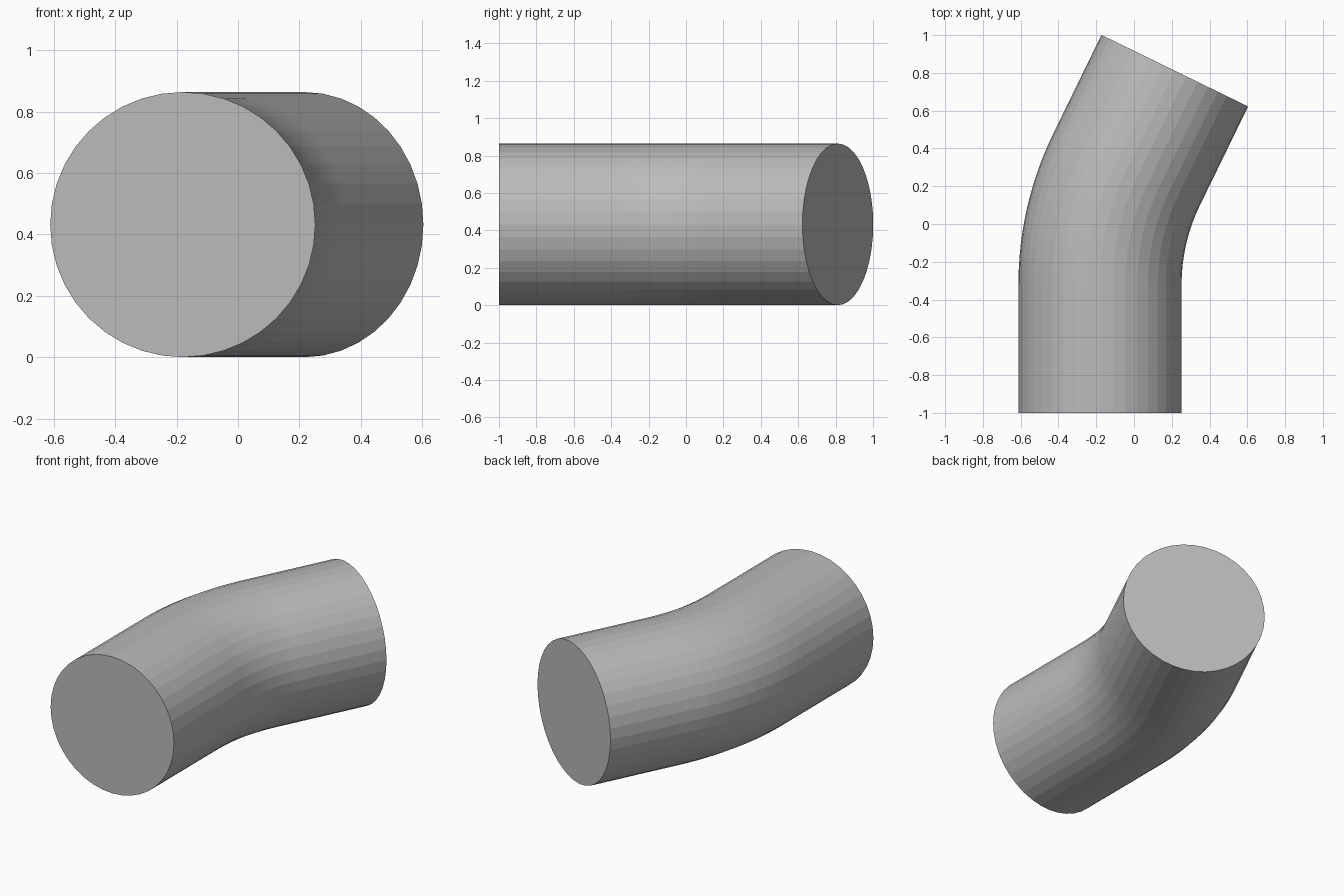
import bpy
import bmesh
import math
from mathutils import Matrix, Vector

cube = bpy.data.objects.get("Cube")
if cube:
    bpy.data.objects.remove(cube, do_unlink=True)

SIDES, STEPS = 40, 12
OUTER, WALL = 0.432, 0.02
BEND = math.radians(26)
TANGENT = 0.32                       # straight distance from bend start to corner
BEND_RADIUS = TANGENT / math.tan(BEND / 2)
START = Vector((-0.18, -1, OUTER))
PIVOT = Vector((START.x + BEND_RADIUS, -TANGENT, OUTER))
EXIT_LENGTH = 0.583

grey = bpy.data.materials.new("pipe grey")
grey.use_nodes = True
colour = (0.5, 0.5, 0.5, 1)
grey.diffuse_color = colour
grey.node_tree.nodes["Principled BSDF"].inputs["Base Color"].default_value = colour


def make_object(name, bm):
    bmesh.ops.recalc_face_normals(bm, faces=bm.faces[:])
    mesh = bpy.data.meshes.new(name)
    bm.to_mesh(mesh)
    bm.free()
    mesh.materials.append(grey)
    obj = bpy.data.objects.new(name, mesh)
    bpy.context.collection.objects.link(obj)
    return obj


def extrude(bm, edges):
    new = bmesh.ops.extrude_edge_only(bm, edges=edges)["geom"]
    verts = [g for g in new if isinstance(g, bmesh.types.BMVert)]
    ring = set(verts)
    edges = [g for g in new if isinstance(g, bmesh.types.BMEdge)
             and all(v in ring for v in g.verts)]
    return verts, edges


def sweep(bm, radius):
    """Sweep one circle along straight, bend and straight; return both end loops."""
    place = Matrix.Translation(START) @ Matrix.Rotation(math.pi / 2, 4, "X")
    verts = bmesh.ops.create_circle(bm, segments=SIDES, radius=radius,
                                    matrix=place)["verts"]
    first = list({e for v in verts for e in v.link_edges})
    verts, edges = extrude(bm, first)
    bmesh.ops.translate(bm, verts=verts, vec=(0, -TANGENT - START.y, 0))
    turn = Matrix.Rotation(-BEND / STEPS, 3, "Z")
    for _ in range(STEPS):
        verts, edges = extrude(bm, edges)
        bmesh.ops.rotate(bm, verts=verts, cent=PIVOT, matrix=turn)
    verts, edges = extrude(bm, edges)
    direction = Vector((math.sin(BEND), math.cos(BEND), 0))
    bmesh.ops.translate(bm, verts=verts, vec=direction * EXIT_LENGTH)
    return first, edges


# Bent pipe: outer and inner skins joined by a flat rim at each end
bm = bmesh.new()
outer_ends = sweep(bm, OUTER)
inner_ends = sweep(bm, OUTER - WALL)
for outer, inner in zip(outer_ends, inner_ends):
    bmesh.ops.bridge_loops(bm, edges=outer + inner)
make_object("bent_pipe", bm)

# Small block fixed to the inner wall inside the bend
bm = bmesh.new()
bmesh.ops.create_cube(bm, size=1)
bmesh.ops.scale(bm, verts=bm.verts[:], vec=(0.02, 0.05, 0.04))
block = make_object("inner_block", bm)
block.location = (-0.452, 0.07, 0.695)
block.rotation_euler = (0, math.radians(40), math.radians(-13))
